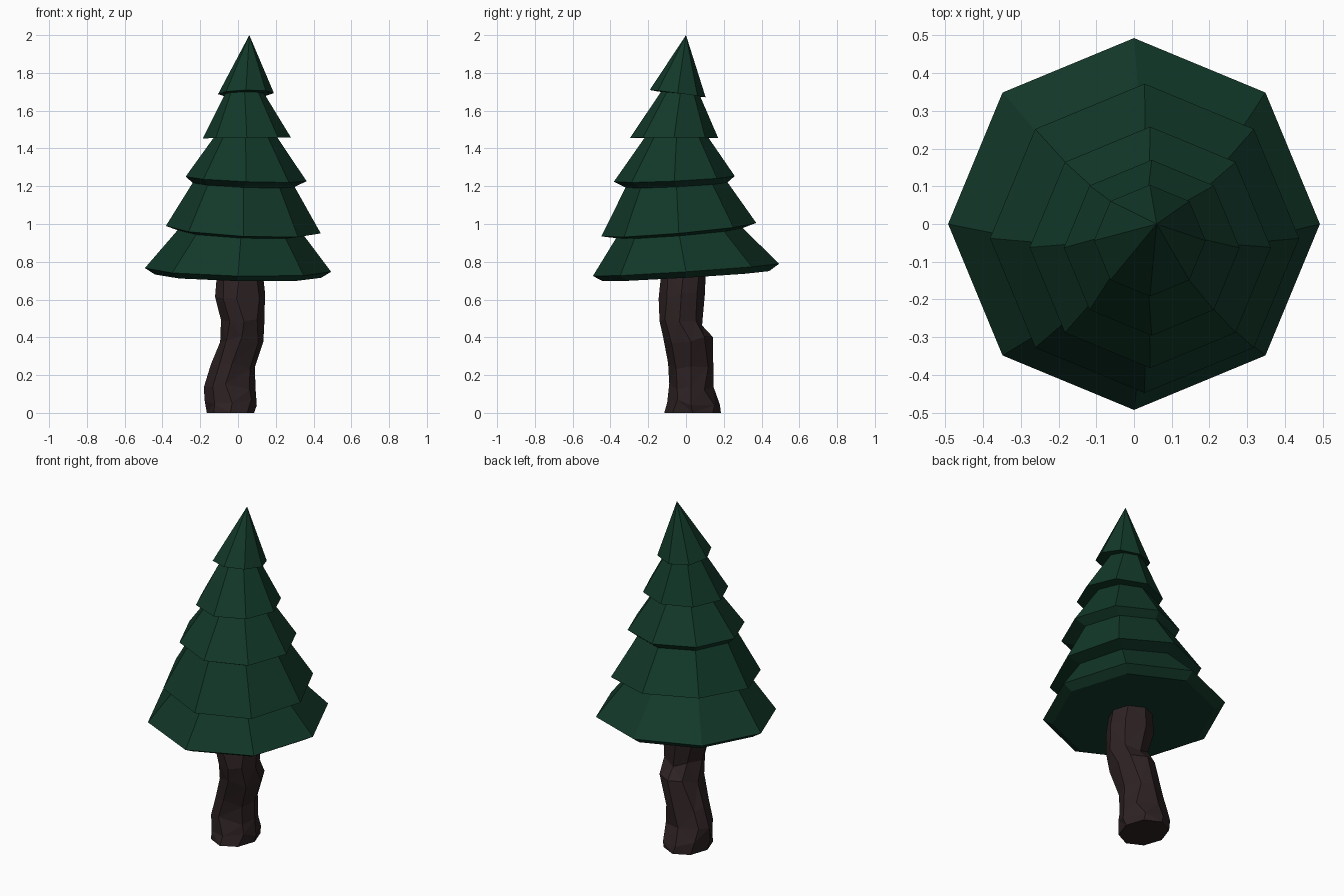
import bpy
import bmesh
import math
import random

if "Cube" in bpy.data.objects:
    bpy.data.objects.remove(bpy.data.objects["Cube"])

random.seed(4)
SIDES = 8


def material(name, rgb):
    mat = bpy.data.materials.new(name)
    mat.diffuse_color = (*rgb, 1)
    mat.use_nodes = True
    mat.node_tree.nodes["Principled BSDF"].inputs["Base Color"].default_value = mat.diffuse_color
    return mat


def make_object(name, bm, mat):
    bmesh.ops.recalc_face_normals(bm, faces=bm.faces)
    mesh = bpy.data.meshes.new(name)
    bm.to_mesh(mesh)
    bm.free()
    mesh.materials.append(mat)
    obj = bpy.data.objects.new(name, mesh)
    bpy.context.collection.objects.link(obj)
    return obj


def ring(bm, cx, cy, z, rx, ry, tilt_x=0, tilt_y=0, jitter=0):
    """Eight-sided loop, tilted by slopes along x and y."""
    verts = []
    for i in range(SIDES):
        a = math.tau * i / SIDES + random.uniform(-jitter, jitter) * 8
        dx, dy = rx * math.cos(a), ry * math.sin(a)
        dz = random.uniform(-jitter, jitter)
        verts.append(bm.verts.new((cx + dx, cy + dy, z + tilt_x * dx + tilt_y * dy + dz)))
    return verts


def bridge(bm, lower, upper):
    for i in range(SIDES):
        j = (i + 1) % SIDES
        bm.faces.new((lower[i], lower[j], upper[j], upper[i]))


# Foliage: one continuous stack of flared skirts: alternating neck and rim loops
# (centre x, centre y, z, radius, slope x, slope y)
tiers = [
    (0.00, 0.00, 0.724, 0.44, -0.02, 0.06),
    (0.00, 0.00, 0.757, 0.493, -0.02, 0.066),
    (0.015, -0.035, 0.952, 0.335, -0.045, 0.08),
    (0.028, -0.038, 0.970, 0.41, -0.048, 0.087),
    (0.03, -0.05, 1.207, 0.27, -0.04, 0.05),
    (0.043, -0.062, 1.239, 0.32, -0.038, 0.047),
    (0.04, -0.05, 1.458, 0.168, 0, 0),
    (0.047, -0.063, 1.456, 0.233, 0.01, 0),
    (0.035, -0.03, 1.69, 0.103, 0.01, -0.09),
    (0.042, -0.044, 1.69, 0.148, 0.02, -0.13),
]
bm = bmesh.new()
loops = [ring(bm, x, y, z, r, r, sx, sy) for x, y, z, r, sx, sy in tiers]
bm.faces.new(loops[0])
for lower, upper in zip(loops, loops[1:]):
    bridge(bm, lower, upper)
tip = bm.verts.new((0.06, 0.0, 2.0))
for i in range(SIDES):
    bm.faces.new((loops[-1][i], loops[-1][(i + 1) % SIDES], tip))
make_object("foliage", bm, material("dark_green", (0.006, 0.04, 0.022)))

# Trunk: crooked, faceted column (z, x min, x max, y min, y max)
sections = [
    (0.0, -0.165, 0.085, -0.115, 0.185),
    (0.06, -0.177, 0.10, -0.10, 0.18),
    (0.14, -0.182, 0.092, -0.09, 0.145),
    (0.25, -0.145, 0.09, -0.095, 0.145),
    (0.39, -0.095, 0.135, -0.122, 0.142),
    (0.48, -0.09, 0.14, -0.14, 0.085),
    (0.62, -0.122, 0.143, -0.146, 0.10),
    (0.75, -0.11, 0.13, -0.13, 0.105),
]
bm = bmesh.new()
loops = [
    ring(bm, (x0 + x1) / 2, (y0 + y1) / 2, z, (x1 - x0) / 2, (y1 - y0) / 2,
         jitter=0 if z in (0.0, 0.75) else 0.02)
    for z, x0, x1, y0, y1 in sections
]
bm.faces.new(loops[0])
bm.faces.new(loops[-1])
for lower, upper in zip(loops, loops[1:]):
    bridge(bm, lower, upper)
bmesh.ops.triangulate(bm, faces=[f for f in bm.faces if len(f.verts) == 4])
make_object("trunk", bm, material("dark_bark", (0.027, 0.016, 0.017)))
